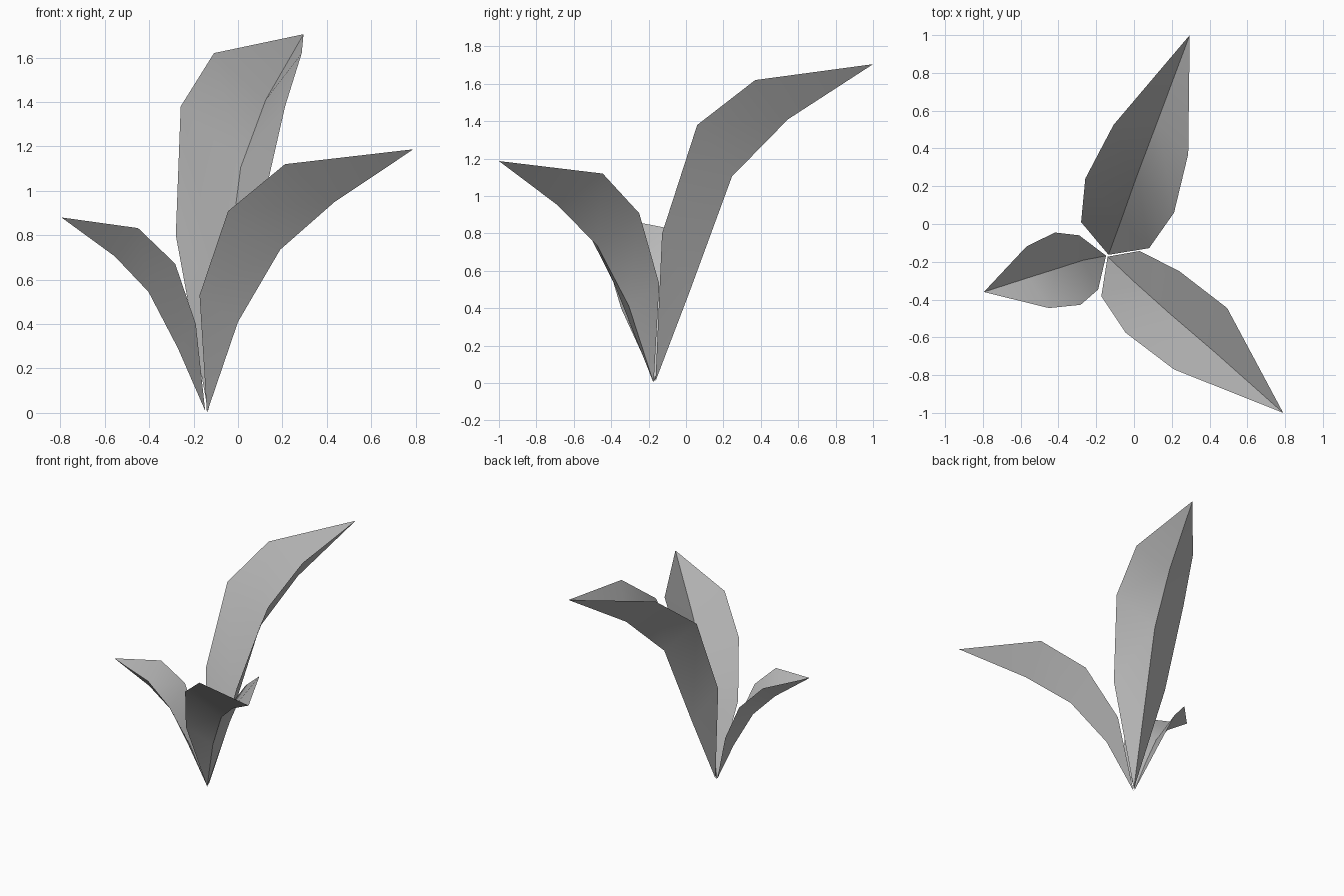
import bpy, bmesh

if "Cube" in bpy.data.objects:
    bpy.data.objects.remove(bpy.data.objects["Cube"])

grey = bpy.data.materials.new("plain_grey")
grey.diffuse_color = (0.5, 0.5, 0.5, 1)
grey.use_nodes = True
grey.node_tree.nodes["Principled BSDF"].inputs["Base Color"].default_value = grey.diffuse_color


def leaf(name, base, left, rib, right, heights, tip):
    """Folded leaf: two edges rising either side of a creased midrib."""
    bm = bmesh.new()
    b, t = bm.verts.new(base), bm.verts.new(tip)
    edge_l = [bm.verts.new((x, y, z)) for (x, y), z in zip(left, heights)]
    edge_r = [bm.verts.new((x, y, z)) for (x, y), z in zip(right, heights)]
    mid = [bm.verts.new(p) for p in rib]

    # Strip of faces on each side of the midrib
    for side, flip in ((edge_l, False), (edge_r, True)):
        faces = [(b, mid[0], side[0])]
        faces += [(mid[i], mid[i + 1], side[i + 1], side[i]) for i in range(2)]
        faces.append((mid[2], t, side[2]))
        for f in faces:
            bm.faces.new(f[::-1] if flip else f).smooth = True

    # Sharp crease along the midrib
    chain = [b] + mid + [t]
    for p, q in zip(chain, chain[1:]):
        bm.edges.get((p, q)).smooth = False

    mesh = bpy.data.meshes.new(name)
    bm.to_mesh(mesh)
    bm.free()
    mesh.materials.append(grey)
    obj = bpy.data.objects.new(name, mesh)
    bpy.context.collection.objects.link(obj)


# Tall leaf leaning to the back
leaf("tall_back_leaf", (-0.135, -0.163, 0.01),
     [(-0.28, 0.01), (-0.258, 0.24), (-0.108, 0.525)],
     [(-0.068, 0.02, 0.49), (0.012, 0.246, 1.105), (0.125, 0.545, 1.41)],
     [(0.08, -0.128), (0.212, 0.06), (0.287, 0.37)],
     (0.80, 1.38, 1.62), (0.295, 1.0, 1.705))

# Medium leaf leaning to the front right
leaf("medium_right_leaf", (-0.14, -0.173, 0.0),
     [(0.03, -0.143), (0.24, -0.25), (0.493, -0.445)],
     [(0.0, -0.305, 0.41), (0.19, -0.475, 0.735), (0.435, -0.685, 0.95)],
     [(-0.173, -0.383), (-0.045, -0.575), (0.212, -0.77)],
     (0.53, 0.908, 1.12), (0.79, -1.0, 1.187))

# Short leaf leaning to the left
leaf("short_left_leaf", (-0.148, -0.168, 0.01),
     [(-0.19, -0.347), (-0.283, -0.428), (-0.45, -0.445)],
     [(-0.27, -0.192, 0.29), (-0.403, -0.235, 0.545), (-0.555, -0.283, 0.705)],
     [(-0.29, -0.06), (-0.418, -0.045), (-0.568, -0.118)],
     (0.40, 0.672, 0.832), (-0.795, -0.36, 0.88))
